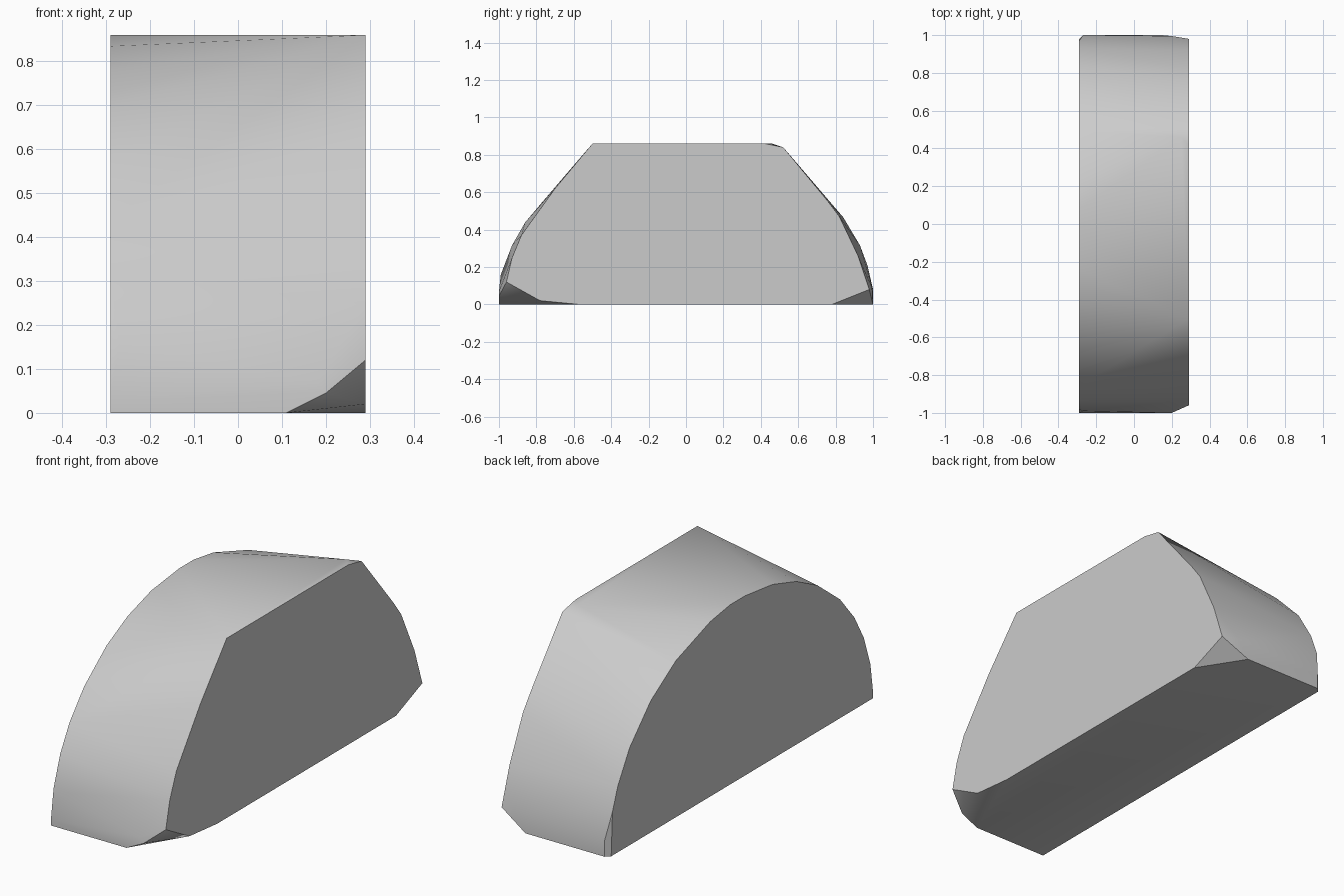
import bpy
import bmesh
from math import radians, sqrt

cube = bpy.data.objects.get("Cube")
if cube:
    bpy.data.objects.remove(cube, do_unlink=True)

HALF, TOP = 0.29, 0.86

# Plain grey material
grey = bpy.data.materials.new("plain_grey")
grey.use_nodes = True
colour = (0.6, 0.6, 0.6, 1)
grey.diffuse_color = colour
grey.node_tree.nodes["Principled BSDF"].inputs["Base Color"].default_value = colour

# Arched end: half ellipse standing on the ground
arch_y = [-0.98, -0.93, -0.86, -0.75, -0.58, -0.42, -0.24, -0.03,
          0.08, 0.23, 0.49, 0.68, 0.84, 0.93, 0.97]
points = [(-HALF, y, TOP * sqrt(1 - y * y)) for y in arch_y]
points += [(-HALF, y, TOP) for y in (-0.03, 0.08)]
points += [(-HALF, -1, 0), (-HALF, -1, 0.03), (-HALF, 0.98, 0)]

# Straight-topped end: trapezoid with bowed sides and clipped feet
flat_end = [(-0.5, TOP), (-0.7, 0.62), (-0.88, 0.37), (-0.93, 0.25), (-0.96, 0.12),
            (-0.78, 0.02), (-0.57, 0), (0.78, 0), (0.98, 0.08), (0.97, 0.1),
            (0.92, 0.26), (0.82, 0.47), (0.76, 0.55), (0.52, 0.84), (0.42, TOP)]
points += [(HALF, y, z) for y, z in flat_end]

# Worn corners along the front, back and top edges
points += [(0.11, -1, 0), (0.2, -1, 0.045), (0.18, -1, 0.07), (-0.27, -0.99, 0.16),
           (0.15, 1, 0), (0.2, 0.995, 0.09), (-0.27, 1, 0), (-0.27, 1, 0.08),
           (0.25, 0.46, TOP)]

# Wrap the two ends in one convex block
bm = bmesh.new()
for p in points:
    bm.verts.new(p)
hull = bmesh.ops.convex_hull(bm, input=bm.verts)
spare = {v for v in hull["geom_interior"] + hull["geom_unused"]
         if isinstance(v, bmesh.types.BMVert)}
bmesh.ops.delete(bm, geom=list(spare), context="VERTS")
bmesh.ops.dissolve_limit(bm, angle_limit=radians(1), verts=bm.verts, edges=bm.edges)
bmesh.ops.recalc_face_normals(bm, faces=bm.faces)
mesh = bpy.data.meshes.new("arched_block")
bm.to_mesh(mesh)
bm.free()
mesh.materials.append(grey)

block = bpy.data.objects.new("arched_block", mesh)
bpy.context.collection.objects.link(block)
bpy.ops.object.select_all(action="DESELECT")
block.select_set(True)
bpy.context.view_layer.objects.active = block
bpy.ops.object.shade_smooth_by_angle(angle=radians(30))
